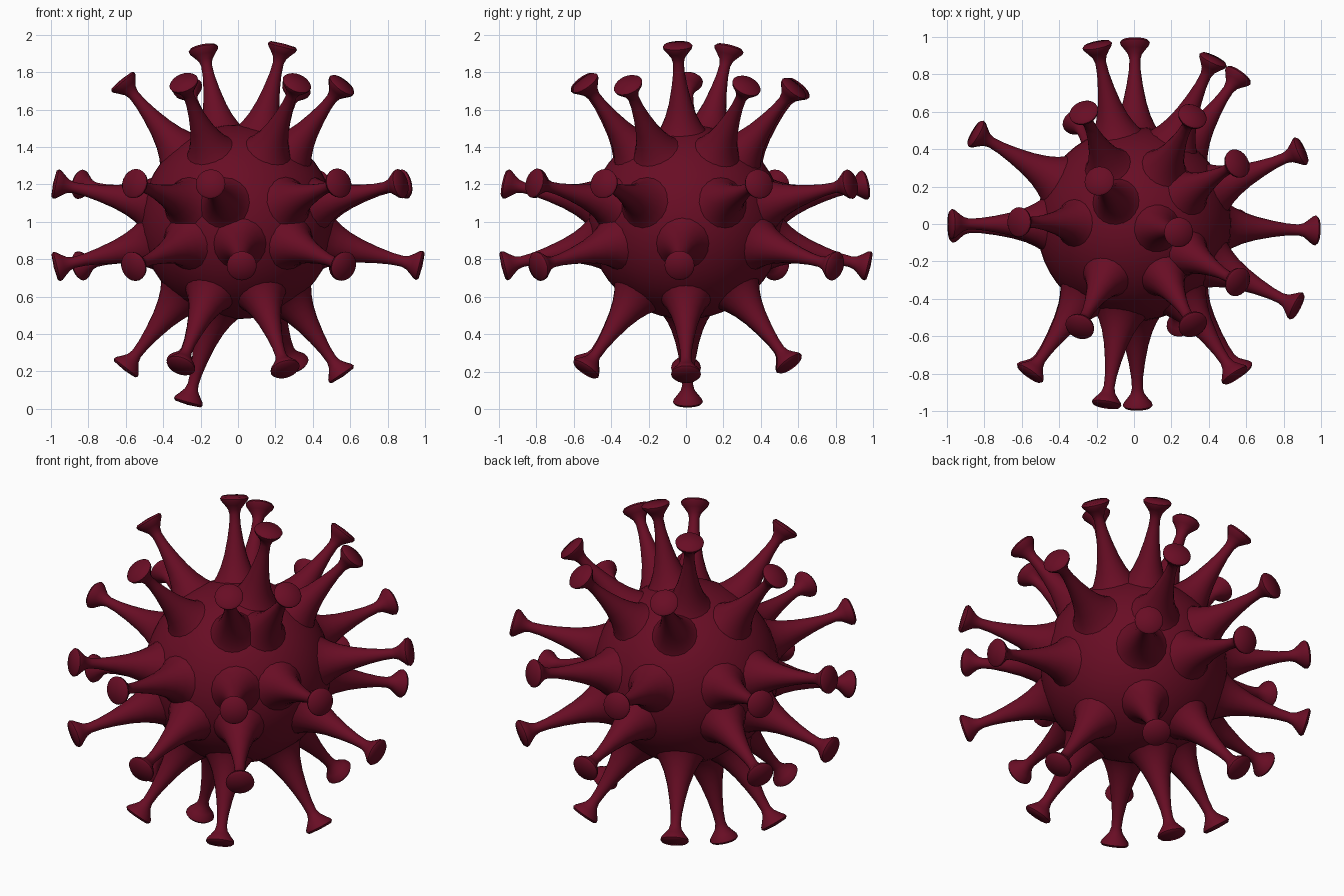
import bpy, bmesh, math
from mathutils import Vector

if "Cube" in bpy.data.objects:
    bpy.data.objects.remove(bpy.data.objects["Cube"])

CENTRE = Vector((0, 0, 1))
SIDES = 20

red = bpy.data.materials.new("dark crimson")
red.diffuse_color = (0.14, 0.004, 0.018, 1)
red.use_nodes = True
red.node_tree.nodes["Principled BSDF"].inputs["Base Color"].default_value = red.diffuse_color

# round core
bpy.ops.mesh.primitive_uv_sphere_add(segments=48, ring_count=24, radius=0.52, location=CENTRE)
core = bpy.context.object
core.name = "core"
core.data.materials.append(red)
bpy.ops.object.shade_smooth()

# spike profile: distance from the core's centre, radius
PROFILE = [(0.47, 0.160), (0.50, 0.133), (0.54, 0.108), (0.59, 0.085), (0.66, 0.063),
           (0.75, 0.044), (0.83, 0.032), (0.89, 0.029), (0.92, 0.037),
           (0.947, 0.057), (0.97, 0.076), (0.984, 0.080), (0.995, 0.070)]
bm = bmesh.new()
rings = []
for d, r in PROFILE:
    rings.append([bm.verts.new((r * math.cos(2 * math.pi * i / SIDES),
                                r * math.sin(2 * math.pi * i / SIDES), d))
                  for i in range(SIDES)])
for a, b in zip(rings, rings[1:]):
    for i in range(SIDES):
        j = (i + 1) % SIDES
        bm.faces.new((a[i], a[j], b[j], b[i]))
tip = bm.verts.new((0, 0, 1.0))
for i in range(SIDES):
    bm.faces.new((rings[-1][i], rings[-1][(i + 1) % SIDES], tip))
spike_mesh = bpy.data.meshes.new("spike")
bm.to_mesh(spike_mesh)
bm.free()
spike_mesh.materials.append(red)
for p in spike_mesh.polygons:
    p.use_smooth = True
spike_mesh.set_sharp_from_angle(angle=math.radians(50))

# spike rings: name, length factor, height of tip relative to centre, tip (x, y) positions
LAYERS = [
    ("top", 0.985, 0.945, [(-0.19, 0.235), (0.24, -0.045)]),
    ("upper", 0.985, 0.73, [(-0.60, 0.01), (-0.285, -0.54), (0.31, -0.53), (0.555, -0.31),
                            (0.555, 0.325), (0.32, 0.59), (-0.275, 0.61)]),
    ("upper_middle", 1.01, 0.20, [(-0.145, -0.95), (0.52, -0.78), (0.85, -0.43),
                                  (0.88, 0.385), (0.42, 0.87), (-0.20, 0.97),
                                  (-0.84, 0.48), (-0.96, 0.0), (-0.54, -0.78)]),
    ("lower_middle", 1.015, -0.235, [(0.02, -0.97), (0.56, -0.78), (0.98, -0.035),
                                     (0.555, 0.79), (0.005, 0.97), (-0.84, 0.48),
                                     (-0.95, -0.02), (-0.55, -0.78)]),
    ("lower", 1.0, -0.78, [(-0.60, 0.0), (-0.31, -0.54), (0.25, -0.53), (0.53, 0.0),
                           (0.31, 0.57), (-0.315, 0.565)]),
    ("bottom", 1.015, -0.96, [(-0.265, 0.01)]),
]
for name, length, z, tips in LAYERS:
    for n, (x, y) in enumerate(tips):
        ob = bpy.data.objects.new(f"{name}_spike_{n + 1}", spike_mesh)
        ob.location = CENTRE
        ob.scale = (1, 1, length)
        ob.rotation_mode = 'QUATERNION'
        ob.rotation_quaternion = Vector((x, y, z)).to_track_quat('Z', 'Y')
        bpy.context.collection.objects.link(ob)
